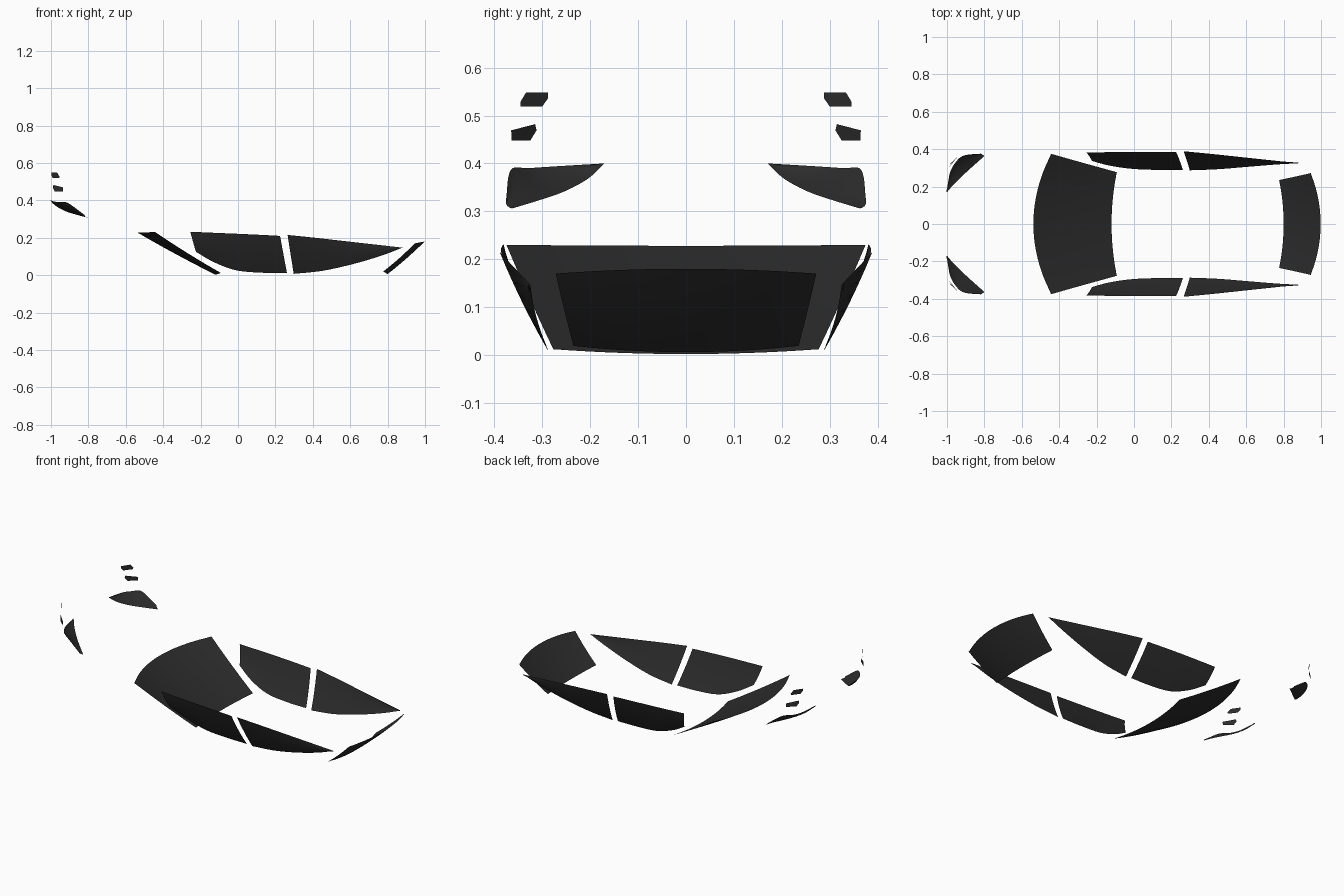
import bpy, bmesh
from mathutils import Vector

if "Cube" in bpy.data.objects:
    bpy.data.objects.remove(bpy.data.objects["Cube"])

glass = bpy.data.materials.new("dark_glass")
glass.diffuse_color = (0.025, 0.025, 0.025, 1)
glass.use_nodes = True
glass.node_tree.nodes["Principled BSDF"].inputs["Base Color"].default_value = glass.diffuse_color


def spline(pts, u):
    """Point on a polyline rounded with Catmull-Rom, u in 0..1."""
    p = [Vector(q) for q in pts]
    n = len(p) - 1
    i = min(int(u * n), n - 1)
    t = u * n - i
    b, c = p[i], p[i + 1]
    a = p[i - 1] if i > 0 else b * 2 - c
    d = p[i + 2] if i + 2 <= n else c * 2 - b
    return 0.5 * (2 * b + (c - a) * t + (2 * a - 5 * b + 4 * c - d) * t * t
                  + (3 * b - 3 * c + d - a) * t ** 3)


def sheet(name, edge_a, edge_b, out, bow=0.0, mirror=True, nu=24, nv=6):
    """Thin curved pane spanned between two edges, bulging along 'out'."""
    out = Vector(out).normalized()
    bm = bmesh.new()
    grid = []
    for j in range(nv + 1):
        v = j / nv
        grid.append([bm.verts.new(spline(edge_a, i / nu).lerp(spline(edge_b, i / nu), v)
                                  + out * bow * 4 * v * (1 - v)) for i in range(nu + 1)])
    for j in range(nv):
        for i in range(nu):
            bm.faces.new((grid[j][i], grid[j][i + 1], grid[j + 1][i + 1], grid[j + 1][i]))
    bmesh.ops.remove_doubles(bm, verts=bm.verts, dist=1e-5)
    bm.normal_update()
    if sum((f.normal * f.calc_area() for f in bm.faces), Vector()).dot(out) < 0:
        bmesh.ops.reverse_faces(bm, faces=bm.faces)
    finish(name, bm, mirror)


def plate(name, pts, out):
    """Small flat lamp, one polygon."""
    bm = bmesh.new()
    f = bm.faces.new([bm.verts.new(p) for p in pts])
    f.normal_update()
    if f.normal.dot(Vector(out)) < 0:
        f.normal_flip()
    finish(name, bm, True)


def finish(name, bm, mirror):
    me = bpy.data.meshes.new(name)
    bm.to_mesh(me)
    bm.free()
    me.materials.append(glass)
    me.shade_smooth()
    ob = bpy.data.objects.new(name, me)
    bpy.context.collection.objects.link(ob)
    if mirror:
        m = ob.modifiers.new("mirror", 'MIRROR')
        m.use_axis = (False, True, False)
        m.use_mirror_merge = False


def arc(x0, dx, y, z0, dz):
    """Edge bowed across the car width."""
    return [(x0 + dx * v * v, y * v, z0 + dz * v * v) for v in (k / 4 for k in range(-4, 5))]


# windscreen and rear window
sheet("windscreen", arc(-0.538, 0.095, 0.375, 0.228, 0.002),
      arc(-0.12, 0.028, 0.277, 0.002, 0.01), (-0.5, 0, -1), 0.004, False)
sheet("rear_window", arc(0.998, -0.053, 0.272, 0.18, -0.01),
      arc(0.80, -0.024, 0.235, 0.006, 0.013), (0.8, 0, -1), 0.004, False)

# side windows, the far side by mirroring
sheet("front_side_window",
      [(-0.255, 0.381, 0.232), (-0.14, 0.384, 0.227), (-0.02, 0.386, 0.222),
       (0.11, 0.386, 0.216), (0.225, 0.385, 0.21)],
      [(-0.225, 0.337, 0.125), (-0.13, 0.312, 0.07), (-0.01, 0.295, 0.026),
       (0.13, 0.289, 0.013), (0.262, 0.288, 0.011)], (0, 1, -0.4), 0.005)
sheet("rear_side_window",
      [(0.265, 0.389, 0.215), (0.42, 0.374, 0.199), (0.57, 0.358, 0.182),
       (0.73, 0.341, 0.164), (0.88, 0.325, 0.147)],
      [(0.298, 0.287, 0.007), (0.45, 0.293, 0.023), (0.61, 0.306, 0.058),
       (0.76, 0.318, 0.102), (0.88, 0.325, 0.147)], (0, 1, -0.4), 0.004)

# large wrap-around headlamps
sheet("headlamp",
      [(-1.0, 0.17, 0.40), (-0.985, 0.27, 0.394), (-0.955, 0.328, 0.39),
       (-0.91, 0.366, 0.386), (-0.82, 0.376, 0.322)],
      [(-1.0, 0.17, 0.40), (-0.97, 0.205, 0.368), (-0.92, 0.255, 0.341),
       (-0.86, 0.31, 0.322), (-0.80, 0.363, 0.306)], (-1, 1, -0.6), 0.006)

# small lamps in the bumper
plate("upper_bumper_lamp",
      [(-0.955, 0.346, 0.528), (-0.967, 0.334, 0.548), (-0.998, 0.288, 0.548),
       (-0.998, 0.288, 0.536), (-0.99, 0.30, 0.519), (-0.956, 0.345, 0.519)], (-1, 1, 0))
plate("lower_bumper_lamp",
      [(-0.935, 0.365, 0.469), (-0.987, 0.315, 0.482), (-0.99, 0.312, 0.469),
       (-0.98, 0.325, 0.448), (-0.937, 0.364, 0.448)], (-1, 1, 0))
